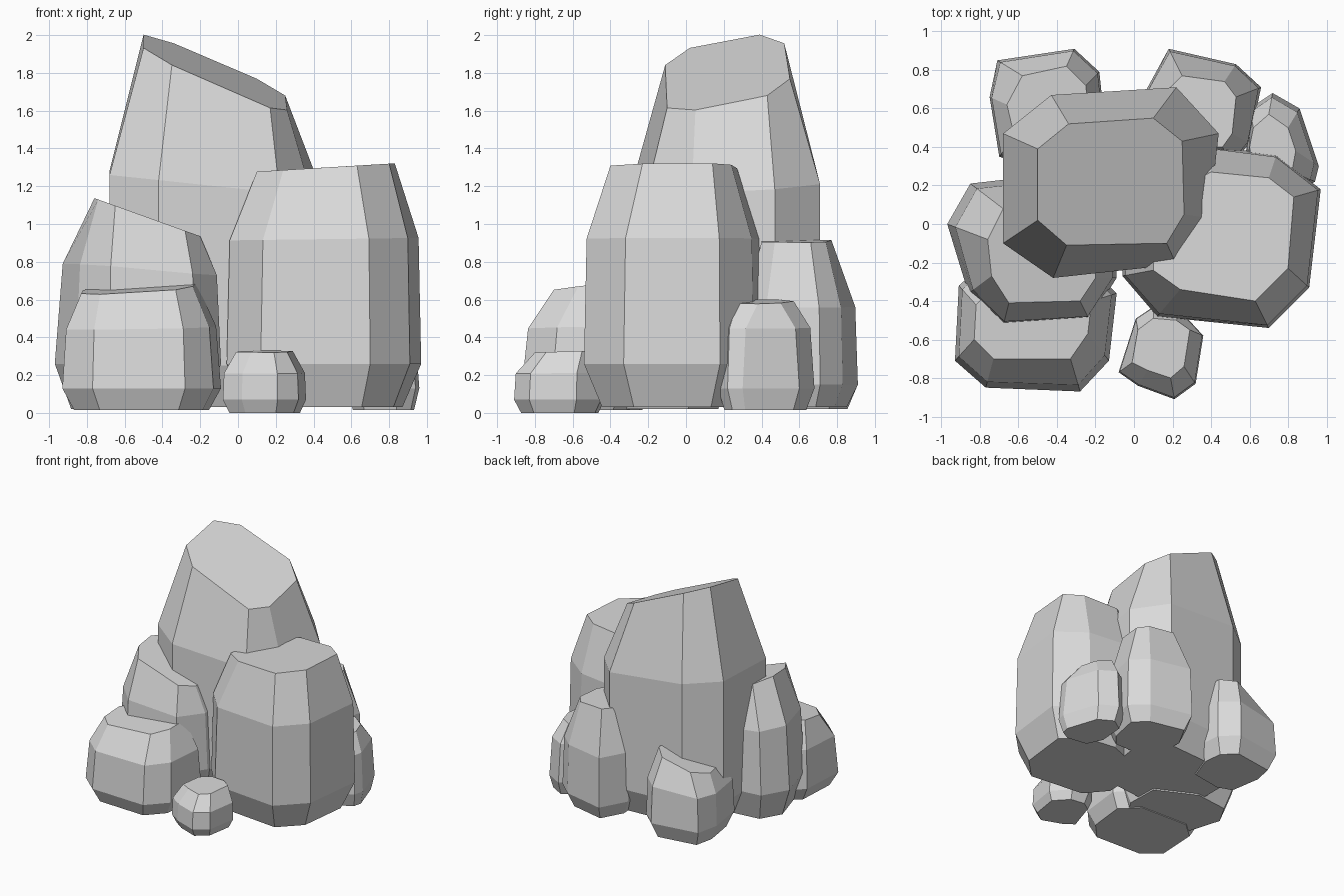
import bpy, bmesh

stone = bpy.data.materials.new("grey_stone")
stone.diffuse_color = (0.7, 0.7, 0.7, 1)


def rock(name, wide, top, foot, low, shoulder, blend, height, slope=(0, 0), shrink=0.8):
    """Loft a faceted stone: shrunken foot, wide ring, shoulder ring, tilted flat top.
    wide / top are eight-sided outlines, blend moves the shoulder towards the top outline."""
    n = len(wide)
    wx, wy = (sum(p[i] for p in wide) / n for i in (0, 1))
    tx, ty = (sum(p[i] for p in top) / n for i in (0, 1))
    tilt = [slope[0] * (x - tx) + slope[1] * (y - ty) for x, y in top]
    rings = [
        [(wx + (x - wx) * shrink, wy + (y - wy) * shrink, foot) for x, y in wide],
        [(x, y, low) for x, y in wide],
        [(a[0] + (b[0] - a[0]) * blend, a[1] + (b[1] - a[1]) * blend, shoulder + 0.3 * t)
         for a, b, t in zip(wide, top, tilt)],
        [(x, y, height + t) for (x, y), t in zip(top, tilt)],
    ]
    bm = bmesh.new()
    loops = [[bm.verts.new(p) for p in ring] for ring in rings]
    for a, b in zip(loops, loops[1:]):
        for i in range(n):
            j = (i + 1) % n
            bm.faces.new((a[i], a[j], b[j], b[i]))
    bm.faces.new(loops[0][::-1])
    bm.faces.new(loops[-1])
    bmesh.ops.recalc_face_normals(bm, faces=bm.faces)
    mesh = bpy.data.meshes.new(name)
    bm.to_mesh(mesh)
    bm.free()
    mesh.materials.append(stone)
    bpy.context.collection.objects.link(bpy.data.objects.new(name, mesh))


# Tall central stone with a slanted top
rock("tall_rock",
     [(-.68, -.10), (-.42, -.28), (.22, -.21), (.39, .03), (.44, .47), (.22, .71), (-.43, .67), (-.68, .47)],
     [(-.50, .02), (-.35, -.11), (.17, -.10), (.26, .05), (.25, .43), (.10, .55), (-.34, .52), (-.50, .39)],
     .03, .25, 1.22, 0, 1.80, (-.44, .19))

# Big block on the right
rock("right_rock",
     [(-.06, -.27), (.12, -.48), (.70, -.54), (.91, -.33), (.97, .18), (.74, .36), (.44, .40), (-.04, .20)],
     [(.10, -.24), (.24, -.34), (.63, -.40), (.80, -.23), (.83, .14), (.70, .24), (.40, .27), (.12, .12)],
     .03, .26, .92, .1, 1.30, (.06, 0))

# Sloping stone on the left
rock("left_rock",
     [(-.97, 0), (-.86, -.36), (-.68, -.53), (-.23, -.50), (-.09, -.28), (-.10, .05), (-.50, .25), (-.85, .21)],
     [(-.76, -.08), (-.74, -.27), (-.65, -.41), (-.28, -.40), (-.20, -.28), (-.20, .0), (-.42, .10), (-.68, .08)],
     .02, .26, .76, .2, 1.04, (-.36, 0))

# Low wide stone at the front left
rock("front_left_rock",
     [(-.93, -.71), (-.77, -.85), (-.28, -.87), (-.13, -.71), (-.09, -.36), (-.25, -.20), (-.75, -.18), (-.91, -.32)],
     [(-.83, -.60), (-.73, -.70), (-.33, -.70), (-.24, -.57), (-.22, -.40), (-.35, -.30), (-.70, -.30), (-.82, -.42)],
     .015, .13, .45, .2, .66, (.06, .1), .85)

# Little stone at the front
rock("small_front_rock",
     [(-.08, -.77), (.02, -.84), (.21, -.91), (.32, -.83), (.36, -.58), (.24, -.45), (.10, -.43), (.01, -.49)],
     [(-.01, -.72), (.07, -.76), (.19, -.80), (.26, -.74), (.29, -.55), (.22, -.50), (.10, -.49), (.02, -.55)],
     0, .07, .21, .08, .325, (0, .03), .85)

# Stones at the back
rock("back_left_rock",
     [(-.75, .66), (-.70, .35), (-.55, .30), (-.25, .35), (-.16, .60), (-.18, .79), (-.31, .91), (-.71, .85)],
     [(-.66, .62), (-.62, .45), (-.52, .40), (-.32, .43), (-.24, .60), (-.25, .72), (-.35, .82), (-.58, .77)],
     .02, .15, .44, .12, .63, (.35, .1), .82)
rock("back_right_rock",
     [(.06, .69), (.08, .45), (.15, .30), (.50, .30), (.60, .42), (.66, .71), (.53, .83), (.18, .91)],
     [(.17, .69), (.18, .48), (.24, .40), (.46, .40), (.51, .47), (.53, .66), (.47, .74), (.25, .77)],
     .03, .15, .56, .1, .91, (-.04, 0), .82)
rock("small_right_rock",
     [(.58, .35), (.65, .20), (.85, .17), (.94, .22), (.96, .30), (.86, .60), (.72, .68), (.60, .60)],
     [(.60, .40), (.62, .27), (.72, .24), (.82, .27), (.84, .38), (.80, .50), (.70, .57), (.62, .50)],
     .015, .13, .45, .2, .59, (-.1, 0), .85)
